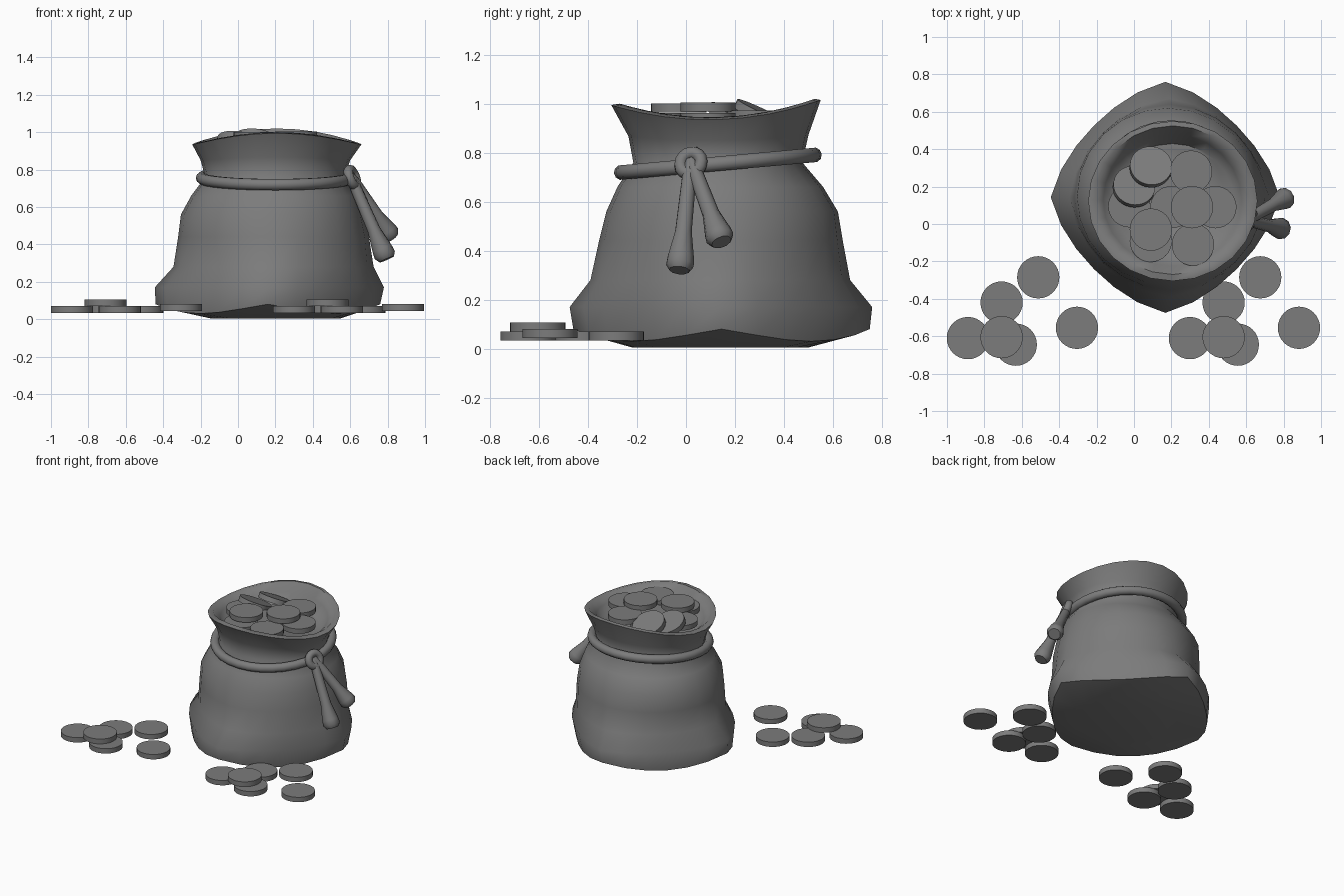
import bpy, bmesh, math
from mathutils import Vector

cube = bpy.data.objects.get("Cube")
if cube:
    bpy.data.objects.remove(cube, do_unlink=True)

grey = bpy.data.materials.new("plain grey")
grey.use_nodes = True
grey.diffuse_color = (0.2, 0.2, 0.2, 1)
grey.node_tree.nodes["Principled BSDF"].inputs["Base Color"].default_value = (0.2, 0.2, 0.2, 1)


def finish(obj, name, angle=60):
    obj.name = name
    obj.data.materials.append(grey)
    bpy.ops.object.select_all(action='DESELECT')
    obj.select_set(True)
    bpy.context.view_layer.objects.active = obj
    bpy.ops.object.shade_smooth_by_angle(angle=math.radians(angle))
    return obj


def loft(name, rings, angle=60):
    """Skin a list of equally long point rings and cap both ends."""
    bm = bmesh.new()
    loops = [[bm.verts.new(p) for p in ring] for ring in rings]
    n = len(loops[0])
    for a, b in zip(loops, loops[1:]):
        for i in range(n):
            j = (i + 1) % n
            bm.faces.new((a[i], a[j], b[j], b[i]))
    bm.faces.new(loops[0][::-1])
    bm.faces.new(loops[-1])
    bmesh.ops.recalc_face_normals(bm, faces=bm.faces)
    mesh = bpy.data.meshes.new(name)
    bm.to_mesh(mesh)
    bm.free()
    obj = bpy.data.objects.new(name, mesh)
    bpy.context.collection.objects.link(obj)
    return finish(obj, name, angle)


def sack_ring(z, x0, x1, y0, y1, diamond=0, lift=0):
    """Oval ring; diamond pulls in the diagonals, lift raises front and back."""
    pts = []
    for i in range(24):
        t = math.tau * i / 24
        c, s = math.cos(t), math.sin(t)
        diag = abs(math.sin(2 * t))
        k = 1 - diamond * diag
        dz = lift * (s * s + 0.15 * s)
        if z < 0.1 and diamond:
            dz -= 0.05 * diag  # the base sags between its four corners
        pts.append(((x0 + x1) / 2 + (x1 - x0) / 2 * c * k,
                    (y0 + y1) / 2 + (y1 - y0) / 2 * s * k, z + dz))
    return pts


# Sack: outside from the base up, over the rim and down the inside
loft("sack", [sack_ring(*r) for r in (
    (0.005, -0.15, 0.55, -0.22, 0.50),
    (0.08, -0.44, 0.76, -0.46, 0.75, 0.14),
    (0.17, -0.445, 0.78, -0.475, 0.76, 0.12),
    (0.28, -0.345, 0.725, -0.39, 0.67, 0.06),
    (0.44, -0.32, 0.70, -0.355, 0.64, 0.02),
    (0.56, -0.305, 0.67, -0.325, 0.62),
    (0.66, -0.25, 0.64, -0.28, 0.56),
    (0.76, -0.175, 0.57, -0.215, 0.475),
    (0.85, -0.20, 0.60, -0.235, 0.50, 0, 0.02),
    (0.935, -0.245, 0.66, -0.305, 0.55, 0, 0.07),
    (0.945, -0.21, 0.625, -0.27, 0.525, 0, 0.065),
    (0.91, -0.165, 0.575, -0.225, 0.48, 0, 0.04),
    (0.86, -0.12, 0.53, -0.17, 0.43),
)])

# Rope tied round the neck, rising towards the back
bpy.ops.mesh.primitive_torus_add(location=(0.2, 0.13, 0.755), rotation=(0.09, 0, 0),
                                 major_radius=0.395, minor_radius=0.031,
                                 major_segments=32, minor_segments=10)
finish(bpy.context.object, "neck_rope")

# Knot: a small loop wrapped over the rope
bpy.ops.mesh.primitive_torus_add(location=(0.612, 0.02, 0.757), rotation=(0.35, 1.2, 0),
                                 major_radius=0.045, minor_radius=0.027,
                                 major_segments=16, minor_segments=8)
finish(bpy.context.object, "rope_knot")


def tassel(name, start, end):
    """Hanging cord end that swells to a blunt tip."""
    a, b = Vector(start), Vector(end)
    turn = (b - a).to_track_quat('Z', 'Y')
    rings = []
    for f, r in ((0, 0.022), (0.15, 0.03), (0.65, 0.035), (0.88, 0.055), (0.95, 0.058), (1, 0.042)):
        rings.append([a.lerp(b, f) + turn @ Vector((r * math.cos(t), r * math.sin(t), 0))
                      for t in (math.tau * i / 10 for i in range(10))])
    loft(name, rings, 50)


tassel("front_cord_end", (0.60, 0.02, 0.77), (0.795, -0.027, 0.32))
tassel("back_cord_end", (0.60, 0.02, 0.77), (0.82, 0.145, 0.435))


def coin(name, x, y, z, normal=(0, 0, 1)):
    bpy.ops.mesh.primitive_cylinder_add(vertices=32, radius=0.113, depth=0.036, location=(x, y, z))
    obj = bpy.context.object
    obj.rotation_euler = Vector((0, 0, 1)).rotation_difference(Vector(normal)).to_euler()
    finish(obj, name, 40)


# Two matching heaps of loose coins on the ground
heap = ((-0.888, -0.61, 0.052), (-0.708, -0.42, 0.052), (-0.632, -0.645, 0.052),
        (-0.708, -0.605, 0.088), (-0.305, -0.555, 0.062), (-0.512, -0.285, 0.052))
for side, shift in (("right", 0), ("left", 1.187)):
    for x, y, z in heap:
        coin(f"{side}_loose_coin", x + shift, y, z)

# Coins filling the mouth of the sack
for x, y, z in ((0.09, -0.03, 0.982), (0.31, 0.09, 0.986), (0.305, 0.28, 0.955),
                (0.435, 0.09, 0.945), (0.315, -0.11, 0.945), (0.09, -0.09, 0.93),
                (-0.025, 0.095, 0.93), (0.2, 0.09, 0.92), (0.17, 0.21, 0.905)):
    coin("sack_coin", x, y, z)

# Two coins leaning towards the back
coin("leaning_coin", 0.09, 0.305, 0.955, (0.08, 0.42, 0.9))
coin("leaning_coin", 0.0, 0.2, 0.945, (0.12, 0.38, 0.9))
